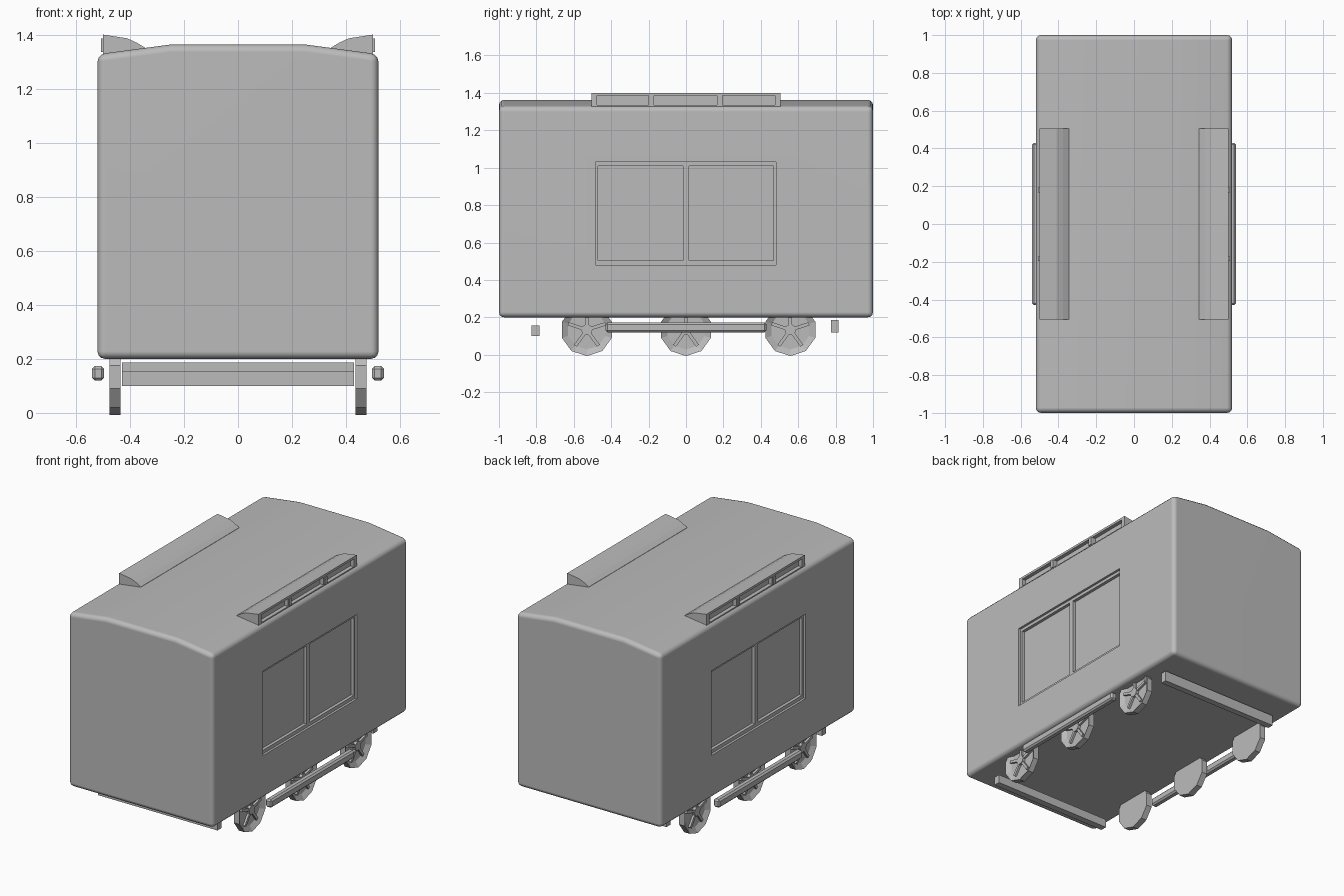
import bpy, bmesh, math
from mathutils import Matrix, Vector

cube = bpy.data.objects.get("Cube")
if cube:
    bpy.data.objects.remove(cube, do_unlink=True)

grey = bpy.data.materials.new("plain grey")
grey.use_nodes = True
grey.diffuse_color = (0.5, 0.5, 0.5, 1)
grey.node_tree.nodes["Principled BSDF"].inputs["Base Color"].default_value = (0.5, 0.5, 0.5, 1)


def finish(bm, name):
    bmesh.ops.recalc_face_normals(bm, faces=bm.faces)
    mesh = bpy.data.meshes.new(name)
    bm.to_mesh(mesh)
    bm.free()
    mesh.materials.append(grey)
    obj = bpy.data.objects.new(name, mesh)
    bpy.context.collection.objects.link(obj)
    return obj


def add_box(bm, lo, hi, matrix=Matrix()):
    lo, hi = Vector(lo), Vector(hi)
    size = Matrix.Diagonal((*(hi - lo), 1))
    return bmesh.ops.create_cube(bm, size=1, matrix=matrix @ Matrix.Translation((lo + hi) / 2) @ size)


def box(name, x, y, z, bevel=0):
    bm = bmesh.new()
    add_box(bm, (min(x), y[0], z[0]), (max(x), y[1], z[1]))
    if bevel:
        bmesh.ops.bevel(bm, geom=bm.edges[:], offset=bevel, segments=1, affect='EDGES')
    return finish(bm, name)


def prism(name, profile, y0, y1, bevel=0):
    """Extrude an (x, z) profile along y, rounding its sharp edges."""
    bm = bmesh.new()
    face = bm.faces.new([bm.verts.new((x, y0, z)) for x, z in profile])
    ext = bmesh.ops.extrude_face_region(bm, geom=[face])
    verts = [v for v in ext["geom"] if isinstance(v, bmesh.types.BMVert)]
    bmesh.ops.translate(bm, verts=verts, vec=(0, y1 - y0, 0))
    bmesh.ops.recalc_face_normals(bm, faces=bm.faces)
    if bevel:
        sharp = [e for e in bm.edges if e.calc_face_angle(0) > math.radians(30)]
        bmesh.ops.bevel(bm, geom=sharp, offset=bevel, segments=3, profile=0.5, affect='EDGES')
    return finish(bm, name)


def apply_modifiers(obj):
    deps = bpy.context.evaluated_depsgraph_get()
    mesh = bpy.data.meshes.new_from_object(obj.evaluated_get(deps))
    obj.modifiers.clear()
    obj.data = mesh


def cut(obj, x, y, z):
    """Sink a rectangular recess into an object."""
    cutter = box("cutter", x, y, z)
    cutter.hide_render = True
    mod = obj.modifiers.new("recess", 'BOOLEAN')
    mod.operation, mod.solver, mod.object = 'DIFFERENCE', 'EXACT', cutter
    apply_modifiers(obj)
    bpy.data.objects.remove(cutter, do_unlink=True)


# Rounded carriage body with a shallow arched roof
half = [(0.52, 0.2), (0.52, 1.327), (0.25, 1.363)]
body = prism("carriage_body", half + [(-x, z) for x, z in reversed(half)], -1, 1, 0.028)

# Stepped double windows on both sides
for s in (1, -1):
    cut(body, (s * 0.505, s * 0.6), (-0.485, 0.48), (0.48, 1.03))
    for y in ((-0.47, -0.017), (0.015, 0.468)):
        cut(body, (s * 0.485, s * 0.6), y, (0.503, 1.01))

bpy.context.view_layer.objects.active = body
body.select_set(True)
bpy.ops.object.shade_smooth_by_angle(angle=math.radians(35))
body.select_set(False)
body.modifiers.new("weighted normals", 'WEIGHTED_NORMAL').keep_sharp = True


def wheel(name, s, y):
    """Ten-sided wheel with a sunken outer face, spokes and hub."""
    bm = bmesh.new()
    turn = Matrix.Rotation(math.pi / 2, 4, 'Y')
    bmesh.ops.create_cone(bm, cap_ends=True, segments=10, radius1=0.14, radius2=0.14,
                          depth=0.04, matrix=turn @ Matrix.Rotation(math.pi / 2, 4, 'Z'))
    bmesh.ops.recalc_face_normals(bm, faces=bm.faces)
    outer = [f for f in bm.faces if f.normal.x > 0.9]
    bmesh.ops.inset_region(bm, faces=outer, thickness=0.035)
    bmesh.ops.translate(bm, verts=outer[0].verts[:], vec=(-0.02, 0, 0))
    for i in range(5):
        spin = Matrix.Rotation(i * math.tau / 5, 4, 'X')
        add_box(bm, (-0.005, -0.009, 0), (0.014, 0.009, 0.105), spin)
    bmesh.ops.create_cone(bm, cap_ends=True, segments=10, radius1=0.03, radius2=0.03,
                          depth=0.024, matrix=Matrix.Translation((0.006, 0, 0)) @ turn)
    bmesh.ops.transform(bm, verts=bm.verts[:],
                        matrix=Matrix.Translation((s * 0.455, y, 0.133)) @ Matrix.Diagonal((s, 1, 1, 1)))
    return finish(bm, name)


for s, side in ((1, "left"), (-1, "right")):
    # Roof vent with three sunken panes facing outwards
    outline = [(0.5, 1.32), (0.5, 1.4), (0.41, 1.386), (0.375, 1.37), (0.345, 1.352), (0.345, 1.32)]
    vent = prism(side + "_roof_vent", [(s * x, z) for x, z in outline], -0.505, 0.505)
    for y in ((-0.475, -0.2), (-0.17, 0.165), (0.195, 0.475)):
        cut(vent, (s * 0.475, s * 0.6), y, (1.335, 1.385))
    # Thin raised dividers between the panes
    for y in (-0.185, 0.18):
        box(side + "_vent_divider", (s * 0.49, s * 0.507), (y - 0.012, y + 0.012), (1.335, 1.385))

    # Wheels and the long side rail
    for place, y in (("front", -0.53), ("middle", 0), ("rear", 0.558)):
        wheel(f"{side}_{place}_wheel", s, y)
    box(side + "_side_rail", (s * 0.496, s * 0.54), (-0.43, 0.43), (0.12, 0.173), 0.01)

# Cross beams under both ends
box("front_cross_beam", (-0.43, 0.43), (-0.825, -0.782), (0.1, 0.155))
box("rear_cross_beam", (-0.43, 0.43), (0.775, 0.815), (0.118, 0.187))
